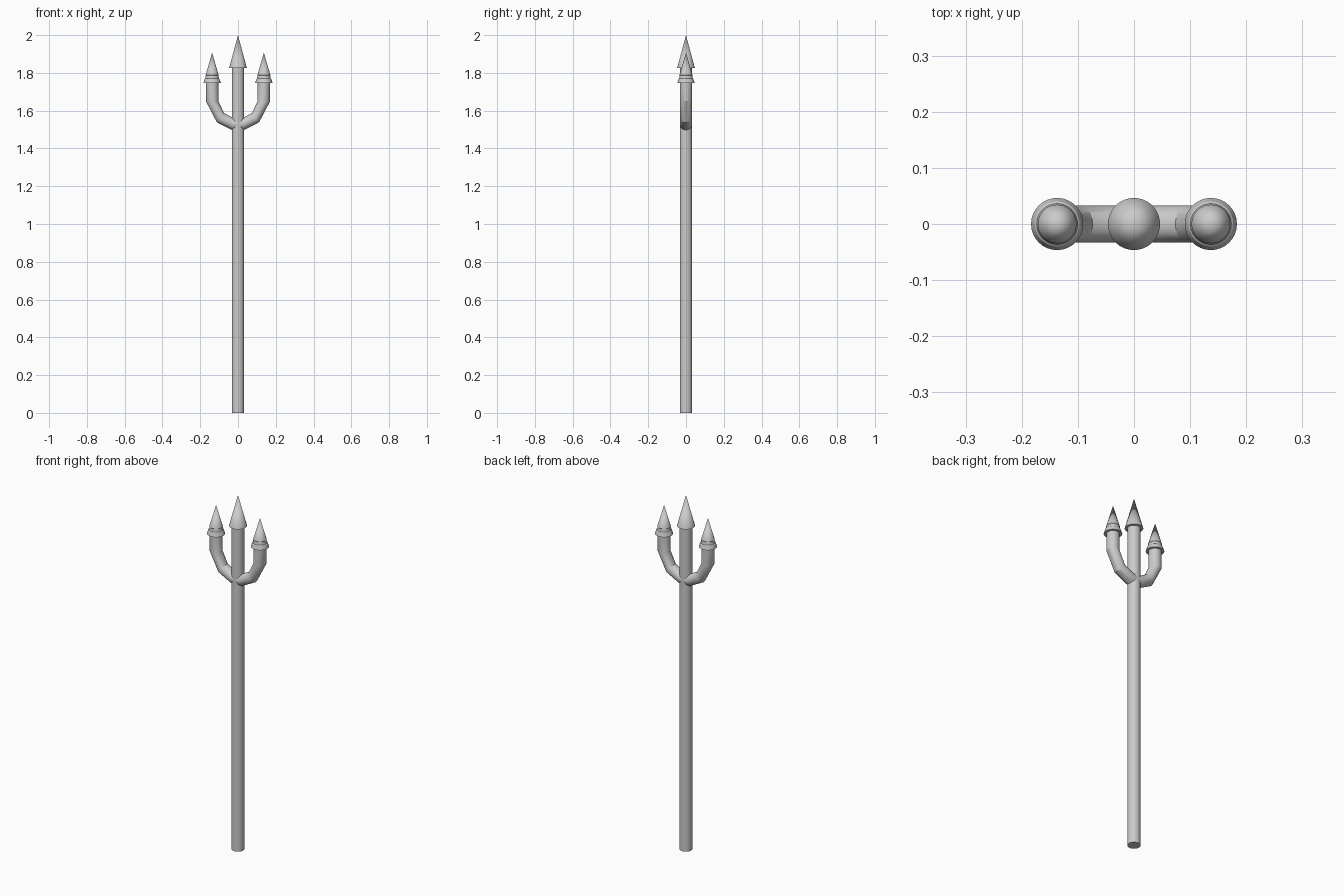
import bpy, bmesh
from math import cos, sin, pi, radians

if "Cube" in bpy.data.objects:
    bpy.data.objects.remove(bpy.data.objects["Cube"])

SIDES = 32
SHAFT_R = 0.033


def loft(name, rings, mirror=False):
    """Skin round rings given as (x, z, radius, tilt in degrees)."""
    bm = bmesh.new()
    loops = []
    for x, z, r, tilt in rings:
        t = radians(tilt)
        loops.append([bm.verts.new((x + r * cos(a) * cos(t), SHAFT_R * sin(a) if tilt else r * sin(a),
                                    z + r * cos(a) * sin(t)))
                      for a in (2 * pi * i / SIDES for i in range(SIDES))])
    for low, high in zip(loops, loops[1:]):
        for i in range(SIDES):
            j = (i + 1) % SIDES
            bm.faces.new((low[i], low[j], high[j], high[i]))
    bm.faces.new(loops[0][::-1])
    bm.faces.new(loops[-1])
    bmesh.ops.remove_doubles(bm, verts=bm.verts, dist=0.00005)
    bmesh.ops.recalc_face_normals(bm, faces=bm.faces)
    mesh = bpy.data.meshes.new(name)
    bm.to_mesh(mesh)
    bm.free()
    ob = bpy.data.objects.new(name, mesh)
    bpy.context.collection.objects.link(ob)
    if mirror:
        ob.modifiers.new("mirror", "MIRROR").use_mirror_merge = False
    bpy.ops.object.select_all(action='DESELECT')
    ob.select_set(True)
    bpy.context.view_layer.objects.active = ob
    bpy.ops.object.shade_smooth_by_angle(angle=radians(25))
    return ob


# Straight shaft and its pointed head
loft("shaft", [(0, 0, SHAFT_R, 0), (0, 1.84, SHAFT_R, 0)])
loft("centre_point", [(0, 1.827, 0.0465, 0), (0, 2.0, 0.00001, 0)])

# Bent side prongs, sweeping out of the shaft and up
loft("side_prongs", [(0, 1.528, 0.031, -90), (0.028, 1.529, 0.032, -82),
                     (0.093, 1.563, 0.031, -52), (0.137, 1.65, SHAFT_R, 0),
                     (0.137, 1.755, SHAFT_R, 0)], mirror=True)

# Side points with a shallow groove above the rim
loft("side_points", [(0.137, 1.746, 0.0465, 0), (0.137, 1.767, 0.040, 0),
                     (0.137, 1.770, 0.0365, 0), (0.137, 1.786, 0.0335, 0),
                     (0.137, 1.788, 0.0345, 0), (0.137, 1.907, 0.00001, 0)], mirror=True)
